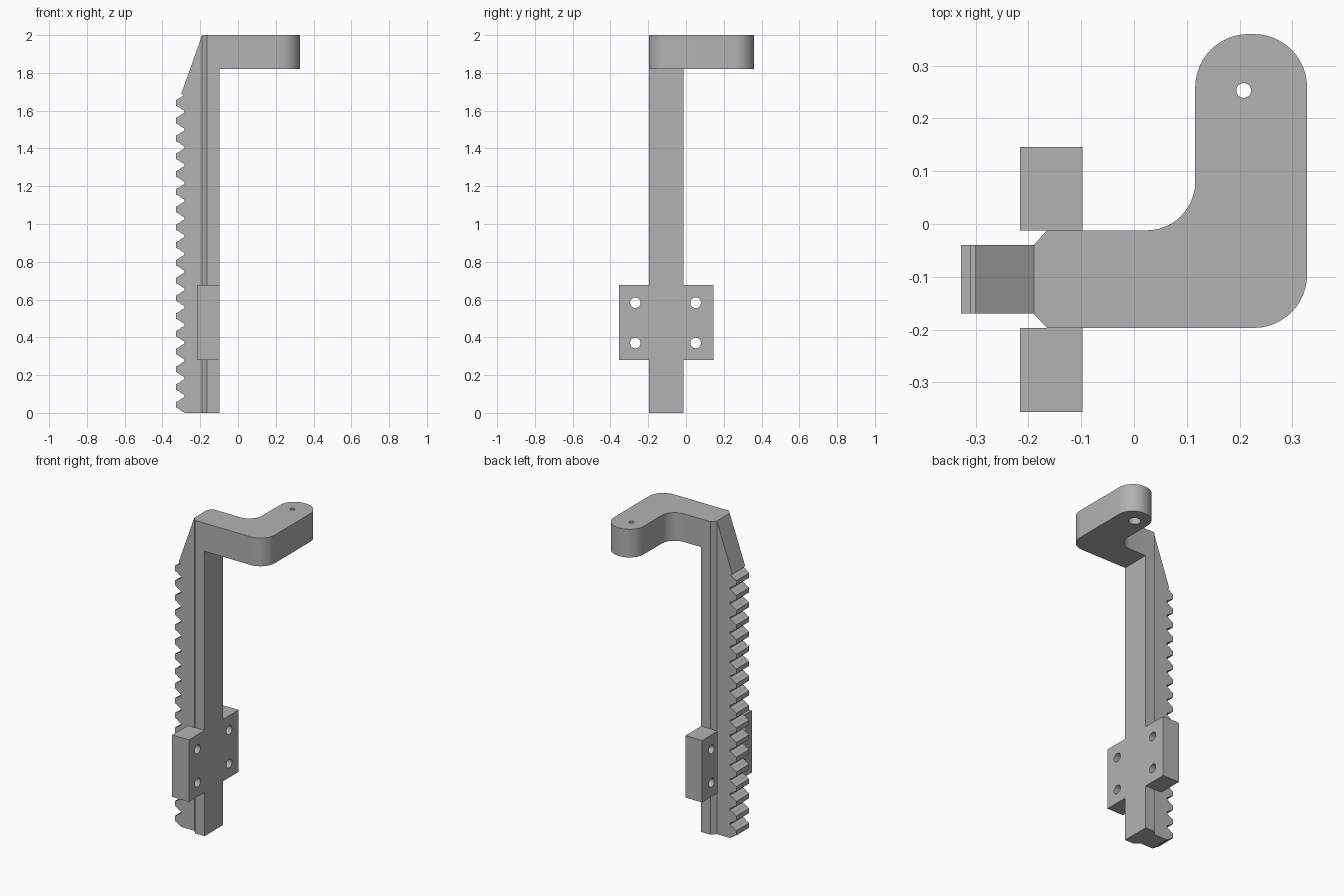
import bpy, bmesh, math
from mathutils import Matrix, Vector

old = bpy.data.objects.get("Cube")
if old:
    bpy.data.objects.remove(old, do_unlink=True)

grey = bpy.data.materials.new("plain grey")
grey.use_nodes = True
COLOUR = (0.45, 0.45, 0.45, 1)
grey.diffuse_color = COLOUR
grey.node_tree.nodes["Principled BSDF"].inputs["Base Color"].default_value = COLOUR


def finish(name, bm):
    bmesh.ops.recalc_face_normals(bm, faces=bm.faces)
    mesh = bpy.data.meshes.new(name)
    bm.to_mesh(mesh)
    bm.free()
    obj = bpy.data.objects.new(name, mesh)
    bpy.context.collection.objects.link(obj)
    mesh.materials.append(grey)
    return obj


def extrude(name, points, direction):
    """Solid made by pushing a closed outline along a direction."""
    bm = bmesh.new()
    face = bm.faces.new([bm.verts.new(p) for p in points])
    grown = bmesh.ops.extrude_face_region(bm, geom=[face], use_keep_orig=True)
    moved = [v for v in grown["geom"] if isinstance(v, bmesh.types.BMVert)]
    bmesh.ops.translate(bm, verts=moved, vec=Vector(direction))
    return finish(name, bm)


def arc(cx, cy, r, start, end, steps=12):
    angles = [math.radians(start + (end - start) * i / steps) for i in range(steps + 1)]
    return [(cx + r * math.cos(a), cy + r * math.sin(a)) for a in angles]


def drill(obj, centre, radius, depth, axis="Z"):
    """Cut a round hole and discard the cutter."""
    bm = bmesh.new()
    turn = Matrix.Rotation(math.pi / 2, 4, "Y") if axis == "X" else Matrix()
    bmesh.ops.create_cone(bm, cap_ends=True, segments=32, radius1=radius, radius2=radius,
                          depth=depth, matrix=Matrix.Translation(centre) @ turn)
    cutter = finish("hole_cutter", bm)
    cutter.hide_render = True
    mod = obj.modifiers.new("hole", "BOOLEAN")
    mod.operation, mod.solver, mod.object = "DIFFERENCE", "EXACT", cutter
    bpy.context.view_layer.objects.active = obj
    bpy.ops.object.modifier_apply(modifier=mod.name)
    bpy.data.objects.remove(cutter, do_unlink=True)


def smooth(obj):
    bpy.ops.object.select_all(action="DESELECT")
    obj.select_set(True)
    bpy.context.view_layer.objects.active = obj
    bpy.ops.object.shade_smooth_by_angle(angle=math.radians(30))


FRONT, BACK, HEIGHT = -0.197, -0.012, 2.0
RACK_FRONT, RACK_BACK = -0.17, -0.04
RAIL_X, NECK_X, FACE_X = -0.165, -0.19, -0.098

# Upright rail with two chamfered corners
section = [(FACE_X, FRONT), (FACE_X, BACK), (RAIL_X, BACK),
           (NECK_X, RACK_BACK), (NECK_X, RACK_FRONT), (RAIL_X, FRONT)]
extrude("upright_rail", [(x, y, 0) for x, y in section], (0, 0, HEIGHT))

# Toothed rack, with a sloped top
ROOT, TIP, PITCH, TEETH = -0.283, -0.328, 0.094, 18
tooth = [(ROOT, -0.041), (-0.3, -0.033), (-0.31, -0.024), (TIP, -0.015)]
tooth += [(x, -z) for x, z in reversed(tooth)]
profile = [(NECK_X, 0), (ROOT, 0)]
for i in range(TEETH):
    profile += [(x, 0.043 + i * PITCH + z) for x, z in tooth]
profile += [(-0.31, 1.672), (-0.288, 1.68), (-0.3, 1.69), (NECK_X, HEIGHT)]
extrude("toothed_rack", [(x, RACK_FRONT, z) for x, z in profile],
        (0, RACK_BACK - RACK_FRONT, 0))

# Bent top arm with rounded corners
outline = [(FACE_X, FRONT)]
outline += arc(0.227, FRONT + 0.101, 0.101, -90, 0)
outline += arc(0.227, 0.259, 0.101, 0, 90)
outline += arc(0.217, 0.259, 0.101, 90, 180)
outline += arc(0.024, 0.08, 0.092, 0, -90)
outline += [(FACE_X, BACK)]
arm = extrude("bent_arm", [(x, y, 1.82) for x, y in outline], (0, 0, HEIGHT - 1.82))
drill(arm, (0.208, 0.253, 1.9), 0.014, 0.4)
drill(arm, (0.208, 0.253, 1.82), 0.036, 0.2)
smooth(arm)

# Mounting lugs either side of the rail, two bolt holes each
for name, y0, y1, hole_y in (("right_lug", -0.356, FRONT, -0.268),
                             ("left_lug", BACK, 0.146, 0.051)):
    corners = [(-0.216, y0), (FACE_X, y0), (FACE_X, y1), (-0.216, y1)]
    lug = extrude(name, [(x, y, 0.28) for x, y in corners], (0, 0, 0.396))
    for z in (0.37, 0.583):
        drill(lug, (-0.16, hole_y, z), 0.028, 0.3, "X")
    smooth(lug)
